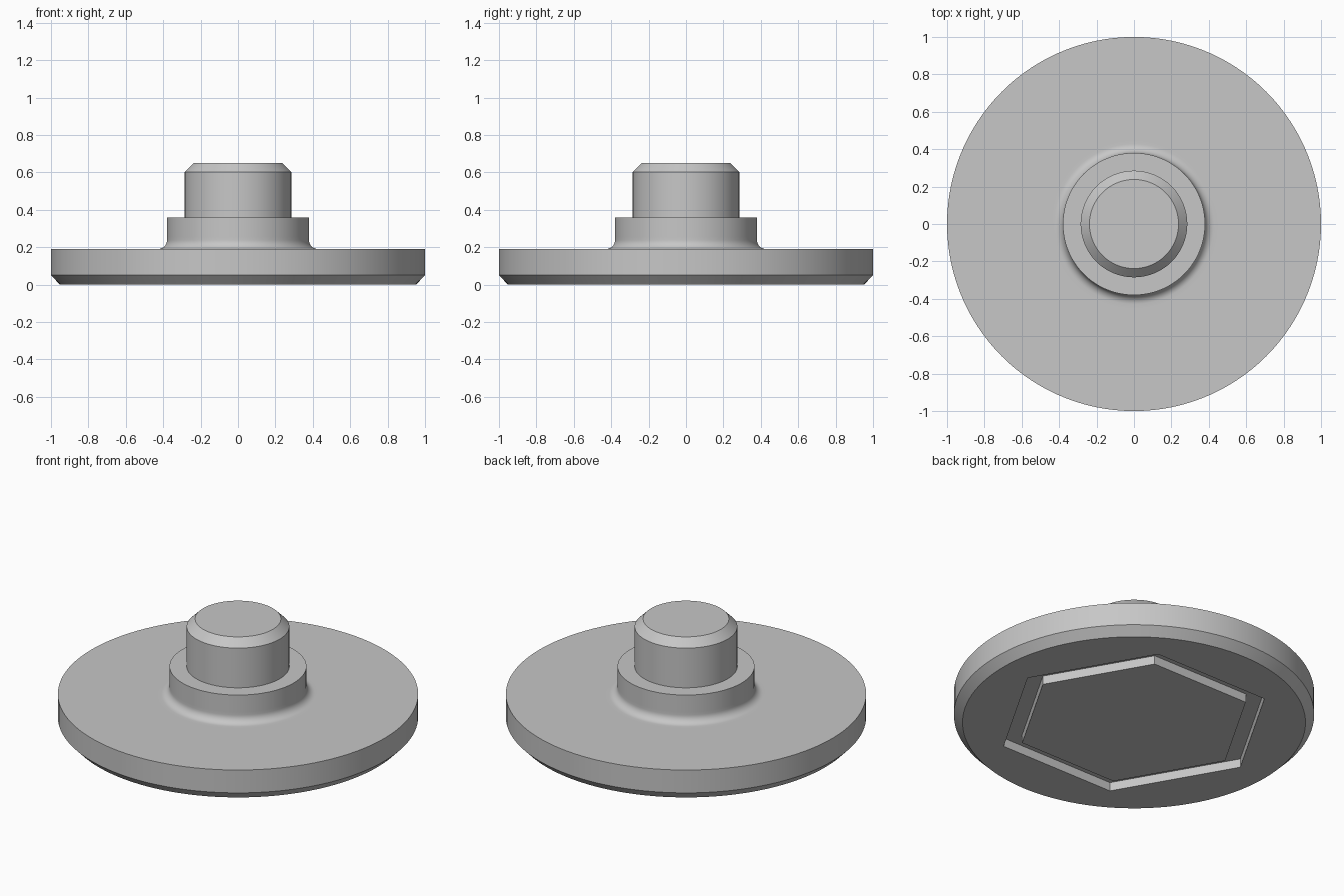
import bpy
import bmesh
import math

SEGMENTS = 120  # divisible by six, so the hexagon corners are exact

cube = bpy.data.objects.get("Cube")
if cube:
    bpy.data.objects.remove(cube, do_unlink=True)


def make_material(name, colour):
    mat = bpy.data.materials.new(name)
    mat.use_nodes = True
    mat.diffuse_color = colour
    mat.node_tree.nodes["Principled BSDF"].inputs["Base Color"].default_value = colour
    return mat


def ring(bm, radius, z, hexagonal=False):
    """Closed loop of vertices, round or hexagonal with corners on the x axis."""
    verts = []
    for i in range(SEGMENTS):
        a = math.tau * i / SEGMENTS
        r = radius
        if hexagonal:
            r *= math.cos(math.pi / 6) / math.cos(a % (math.pi / 3) - math.pi / 6)
        verts.append(bm.verts.new((r * math.cos(a), r * math.sin(a), z)))
    return verts


def loft(bm, rings):
    """Skin consecutive rings and cap both ends."""
    for lower, upper in zip(rings, rings[1:]):
        for i in range(SEGMENTS):
            j = (i + 1) % SEGMENTS
            bm.faces.new((lower[i], lower[j], upper[j], upper[i]))
    bm.faces.new(rings[0][::-1])
    bm.faces.new(rings[-1])


# Hexagonal groove in the underside, from the middle outwards
GROOVE_DEPTH = 0.053
groove = [(0.66, 0), (0.66, GROOVE_DEPTH), (0.77, GROOVE_DEPTH), (0.77, 0)]

# Flange with a chamfered lower edge
flange = [(0.952, 0), (1.0, 0.05), (1.0, 0.19), (0.45, 0.19)]

# Concave fillet between flange and collar
FILLET = 0.048
fillet = []
for step in range(9):
    a = math.pi / 2 * step / 8
    fillet.append((0.38 + FILLET * (1 - math.sin(a)),
                   0.19 + FILLET * (1 - math.cos(a))))

# Collar, then pin with a chamfered tip
collar_and_pin = [(0.38, 0.255), (0.38, 0.36), (0.285, 0.36),
                  (0.285, 0.603), (0.238, 0.65)]

bm = bmesh.new()
rings = [ring(bm, r, z, True) for r, z in groove]
rings += [ring(bm, r, z) for r, z in flange + fillet + collar_and_pin]
loft(bm, rings)
bmesh.ops.recalc_face_normals(bm, faces=bm.faces[:])

mesh = bpy.data.meshes.new("flanged_pin")
bm.to_mesh(mesh)
bm.free()
mesh.materials.append(make_material("plain grey", (0.57, 0.57, 0.57, 1)))

body = bpy.data.objects.new("flanged_pin", mesh)
bpy.context.collection.objects.link(body)
bpy.ops.object.select_all(action="DESELECT")
body.select_set(True)
bpy.context.view_layer.objects.active = body
bpy.ops.object.shade_smooth_by_angle(angle=math.radians(30))
